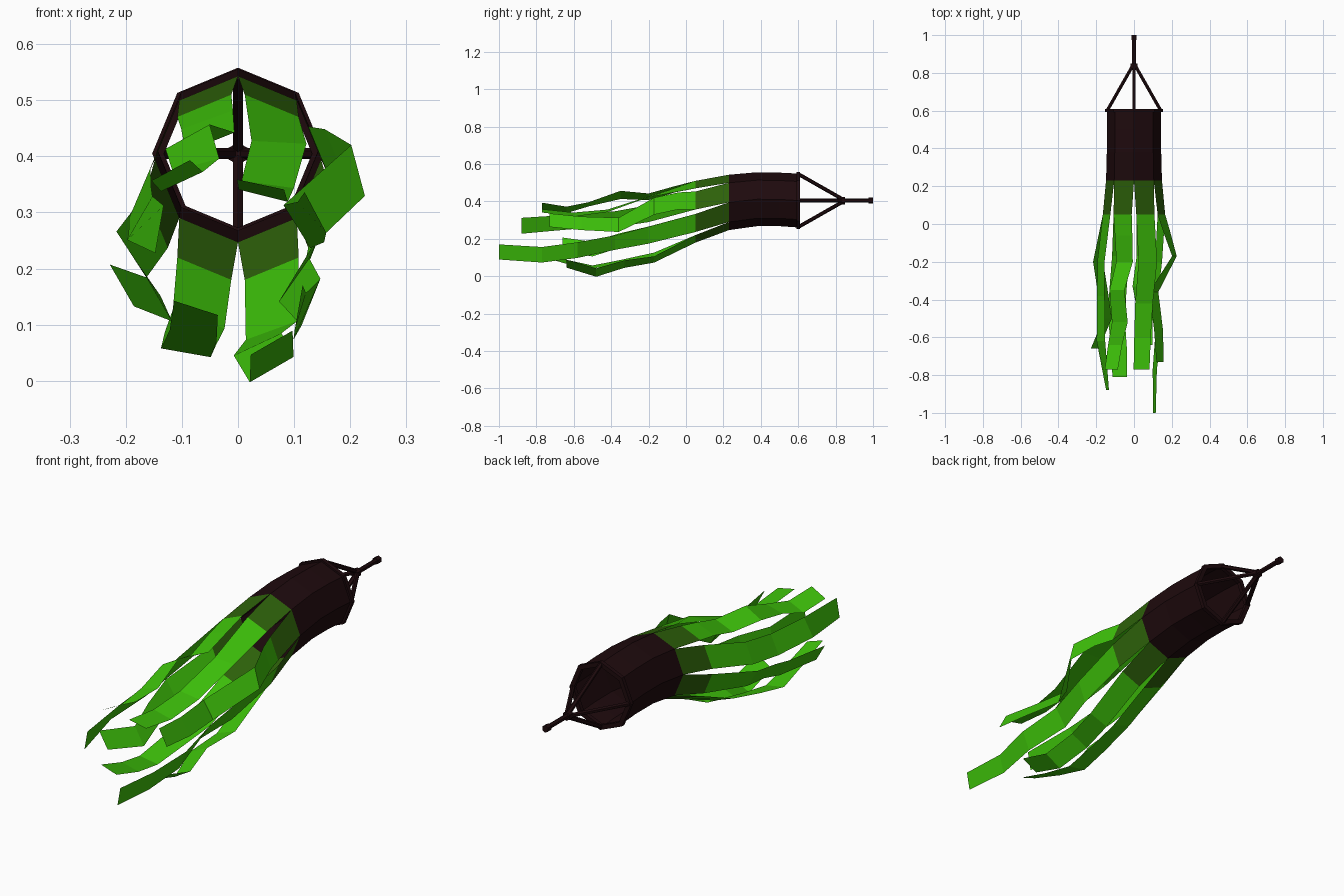
import bpy
import bmesh
from math import sin, cos, radians
from mathutils import Vector

if "Cube" in bpy.data.objects:
    bpy.data.objects.remove(bpy.data.objects["Cube"], do_unlink=True)


def make_material(name, colour):
    mat = bpy.data.materials.new(name)
    mat.use_nodes = True
    mat.diffuse_color = (*colour, 1)
    mat.node_tree.nodes["Principled BSDF"].inputs["Base Color"].default_value = (*colour, 1)
    return mat


brown = make_material("dark brown", (.013, .003, .004))
dark_green = make_material("dark green", (.027, .122, .003))
light_green = make_material("light green", (.047, .53, .003))

SIDES = 8


def rim_point(index, y, radius, height):
    """Corner of the octagonal sock, counted from the top towards +x."""
    angle = radians(index * 360 / SIDES)
    return Vector((radius * sin(angle), y, height + radius * cos(angle)))


def finish(name, bm, *materials):
    mesh = bpy.data.meshes.new(name)
    bm.to_mesh(mesh)
    bm.free()
    for mat in materials:
        mesh.materials.append(mat)
    obj = bpy.data.objects.new(name, mesh)
    bpy.context.collection.objects.link(obj)


def loft(bm, sections, closed):
    """Bridge matching rows of points; return the faces row by row."""
    rows = [[bm.verts.new(p) for p in section] for section in sections]
    faces = []
    for a, b in zip(rows, rows[1:]):
        for i in range(len(a) if closed else len(a) - 1):
            j = (i + 1) % len(a)
            faces.append(bm.faces.new((a[i], a[j], b[j], b[i])))
    return faces


def rod(name, start, end, radius):
    axis = Vector(end) - Vector(start)
    bm = bmesh.new()
    bmesh.ops.create_cone(bm, cap_ends=True, segments=6, radius1=radius,
                          radius2=radius, depth=axis.length)
    bmesh.ops.rotate(bm, verts=bm.verts, matrix=axis.to_track_quat('Z', 'Y').to_matrix())
    bmesh.ops.translate(bm, verts=bm.verts, vec=(Vector(start) + Vector(end)) / 2)
    finish(name, bm, brown)


# Open fabric tube, sagging towards the front: y, radius, centre height
TUBE = [(.6, .144, .405), (.5, .143, .411), (.38, .144, .412), (.23, .148, .395)]
bm = bmesh.new()
loft(bm, [[rim_point(i, *ring) for i in range(SIDES)] for ring in TUBE], True)
finish("sock_tube", bm, brown)

# Octagonal hoop at the mouth
bm = bmesh.new()
profile = [(.592, .132), (.592, .153), (.61, .153), (.61, .132), (.592, .132)]
loft(bm, [[rim_point(i, y, r, .405) for i in range(SIDES)] for y, r in profile], True)
bmesh.ops.remove_doubles(bm, verts=bm.verts, dist=.0001)
finish("mouth_hoop", bm, brown)

# Four bridle struts meeting at the pole
joint = (0, .85, .405)
for side, index in (("top", 0), ("left", 2), ("bottom", 4), ("right", 6)):
    rod(side + "_strut", rim_point(index, .6, .142, .405), joint, .01)
rod("joint_collar", (0, .825, .405), (0, .85, .405), .02)
rod("pole", joint, (0, .98, .405), .011)
rod("pole_knob", (0, .975, .405), (0, 1, .405), .016)


def ribbon(name, index, path):
    """Streamer from one tube side; path holds y, x, z and roll of each fold."""
    rows = [[rim_point(index + k, *TUBE[-1]) for k in (0, 1)]]
    a, b = (rim_point(index + k, .05, .17, .345) for k in (0, 1))
    rows.append([a.lerp(b, .1), b.lerp(a, .1)])
    for step, (y, x, z, roll) in enumerate(path):
        half = .049 - .002 * step
        across = Vector((cos(radians(roll)), 0, -sin(radians(roll)))) * half
        middle = Vector((x, y, z))
        rows.append([middle - across, middle + across])
    bm = bmesh.new()
    for row, face in enumerate(loft(bm, rows, False)):
        face.material_index = min(row, 1)   # dark cuff, then light streamer
    finish(name, bm, dark_green, light_green)


ribbon("top_left_ribbon", 0, [
    (-.2, .073, .425, 3), (-.42, .053, .35, 8), (-.6, .045, .33, 14), (-.77, .04, .35, 12)])
ribbon("upper_left_ribbon", 1, [
    (-.04, .173, .403, 68), (-.17, .214, .375, 75), (-.36, .105, .275, 58),
    (-.56, .13, .283, 57), (-.73, .138, .3, 62)])
ribbon("lower_left_ribbon", 2, [
    (-.2, .13, .22, 112), (-.38, .1, .18, 125), (-.58, .13, .14, 112),
    (-.77, .11, .115, 105), (-1, .108, .13, 100)])
ribbon("bottom_left_ribbon", 3, [
    (-.17, .06, .09, 160), (-.33, .035, .065, 155), (-.48, .06, .02, 150),
    (-.64, .06, .068, 150)])
ribbon("bottom_right_ribbon", 4, [
    (-.17, -.07, .11, 200), (-.35, -.085, .075, 195), (-.5, -.093, .05, 190),
    (-.65, -.08, .08, 194), (-.81, -.075, .13, 198)])
ribbon("lower_right_ribbon", 5, [
    (-.2, -.19, .225, 237), (-.36, -.165, .19, 235), (-.5, -.14, .145, 240),
    (-.66, -.207, .17, 240)])
ribbon("upper_right_ribbon", 6, [
    (-.2, -.175, .335, 293), (-.38, -.175, .305, 295), (-.62, -.175, .29, 300),
    (-.88, -.14, .27, 280)])
ribbon("top_right_ribbon", 7, [
    (-.06, -.055, .465, 340), (-.2, -.05, .425, 338), (-.35, -.09, .435, 331),
    (-.52, -.075, .385, 345), (-.64, -.1, .355, 335), (-.77, -.12, .375, 332)])
